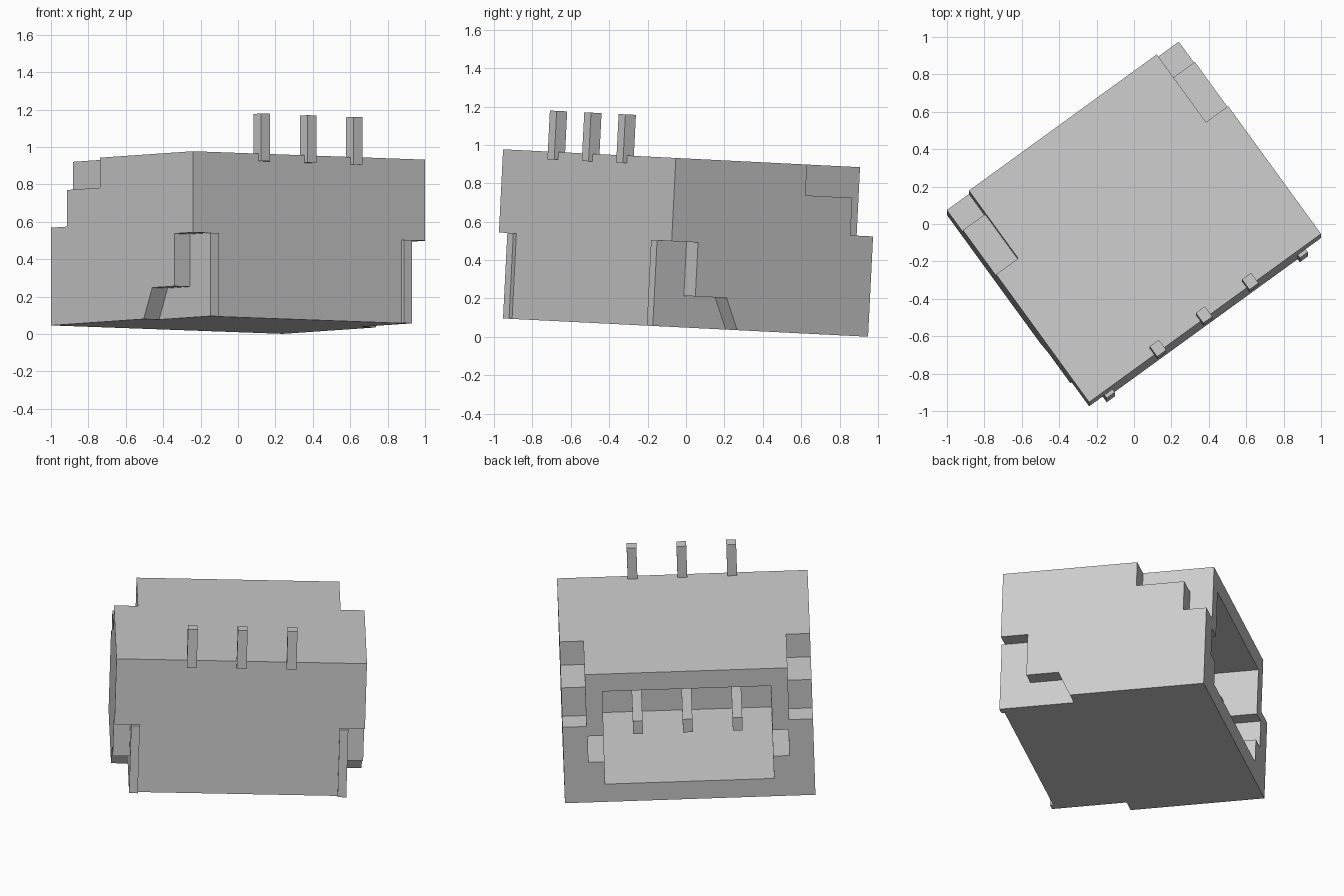
import bpy, bmesh, math
from mathutils import Matrix, Vector

old = bpy.data.objects.get("Cube")
if old:
    bpy.data.objects.remove(old, do_unlink=True)

# Housing size: width (u), depth (v), height (z)
W, D, H = 1.533, 1.294, 0.88

grey = bpy.data.materials.new("light_grey")
grey.use_nodes = True
grey.diffuse_color = (0.6, 0.6, 0.6, 1)
grey.node_tree.nodes["Principled BSDF"].inputs["Base Color"].default_value = (0.6, 0.6, 0.6, 1)

# Whole part turns and leans slightly
frame = (Matrix.Translation((-0.24, -0.953, 0.977))
         @ Matrix.Rotation(-0.05, 4, 'X')
         @ Matrix.Rotation(math.radians(36), 4, 'Z')
         @ Matrix.Translation((0, 0, -H)))


def prism(name, profile, u0, u1):
    """Extrude a side profile of (v, z) points from u0 to u1."""
    bm = bmesh.new()
    face = bm.faces.new([bm.verts.new((u0, v, z)) for v, z in profile])
    new = bmesh.ops.extrude_face_region(bm, geom=[face])["geom"]
    bmesh.ops.translate(bm, vec=Vector((u1 - u0, 0, 0)),
                        verts=[g for g in new if isinstance(g, bmesh.types.BMVert)])
    bmesh.ops.recalc_face_normals(bm, faces=bm.faces)
    mesh = bpy.data.meshes.new(name)
    bm.to_mesh(mesh)
    bm.free()
    mesh.materials.append(grey)
    obj = bpy.data.objects.new(name, mesh)
    bpy.context.collection.objects.link(obj)
    return obj


def block(name, u0, u1, v0, v1, z0, z1):
    return prism(name, [(v0, z0), (v1, z0), (v1, z1), (v0, z1)], u0, u1)


def both_sides(u0, u1):
    return (("right", u0, u1), ("left", W - u1, W - u0))


housing = block("housing", 0, W, 0, D, 0, H)
parts = [housing]

# Cavity opening at the back
cutters = [block("cavity_cutter", 0.25, W - 0.25, 0.34, D + 0.1, 0.122, H - 0.12)]

# Stepped notch on the upper rear corners
far = 0.1
upper = [(0.846, H + far), (0.846, H - 0.161), (1.148, H - 0.161),
         (1.148, H - 0.357), (D + far, H - 0.357), (D + far, H + far)]
# Stepped notch with a sloped end on the lower front corners
lower = [(-far, -far), (0.545, -far), (0.45, 0), (0.372, 0.165),
         (0.17, 0.165), (0.17, 0.446), (-far, 0.446)]

for side, u0, u1 in both_sides(-far, 0.146):
    cutters.append(prism(side + "_upper_cutter", upper, u0, u1))
for side, u0, u1 in both_sides(-far, 0.102):
    cutters.append(prism(side + "_lower_cutter", lower, u0, u1))
# Key slots beside the cavity
for side, u0, u1 in both_sides(0.152, 0.3):
    cutters.append(block(side + "_slot_cutter", u0, u1, 0.8, D + 0.1, 0.276, 0.455))

for cutter in cutters:
    cutter.hide_render = True
    mod = housing.modifiers.new(cutter.name, 'BOOLEAN')
    mod.operation = 'DIFFERENCE'
    mod.solver = 'EXACT'
    mod.object = cutter

# Bake the cuts, then drop the cutters
bpy.context.view_layer.update()
graph = bpy.context.evaluated_depsgraph_get()
baked = bpy.data.meshes.new_from_object(housing.evaluated_get(graph))
housing.modifiers.clear()
housing.data = baked
for cutter in cutters:
    bpy.data.objects.remove(cutter, do_unlink=True)

# Ribs on the lower front corners
for side, u0, u1 in both_sides(0.102, 0.155):
    parts.append(block(side + "_front_rib", u0, u1, -0.02, 0.03, 0, 0.446))

# Contact pins: upright tails on the front edge, straight tips in the cavity
for i, name in enumerate(("right", "middle", "left")):
    u = W / 2 + (i - 1) * 0.305
    parts.append(block(name + "_pin_tail", u - 0.03, u + 0.03, -0.025, 0.043, 0.84, 1.094))
    parts.append(block(name + "_pin_tip", u - 0.03, u + 0.03, 0.3, 1.13, 0.375, 0.465))

for obj in parts:
    obj.matrix_world = frame
